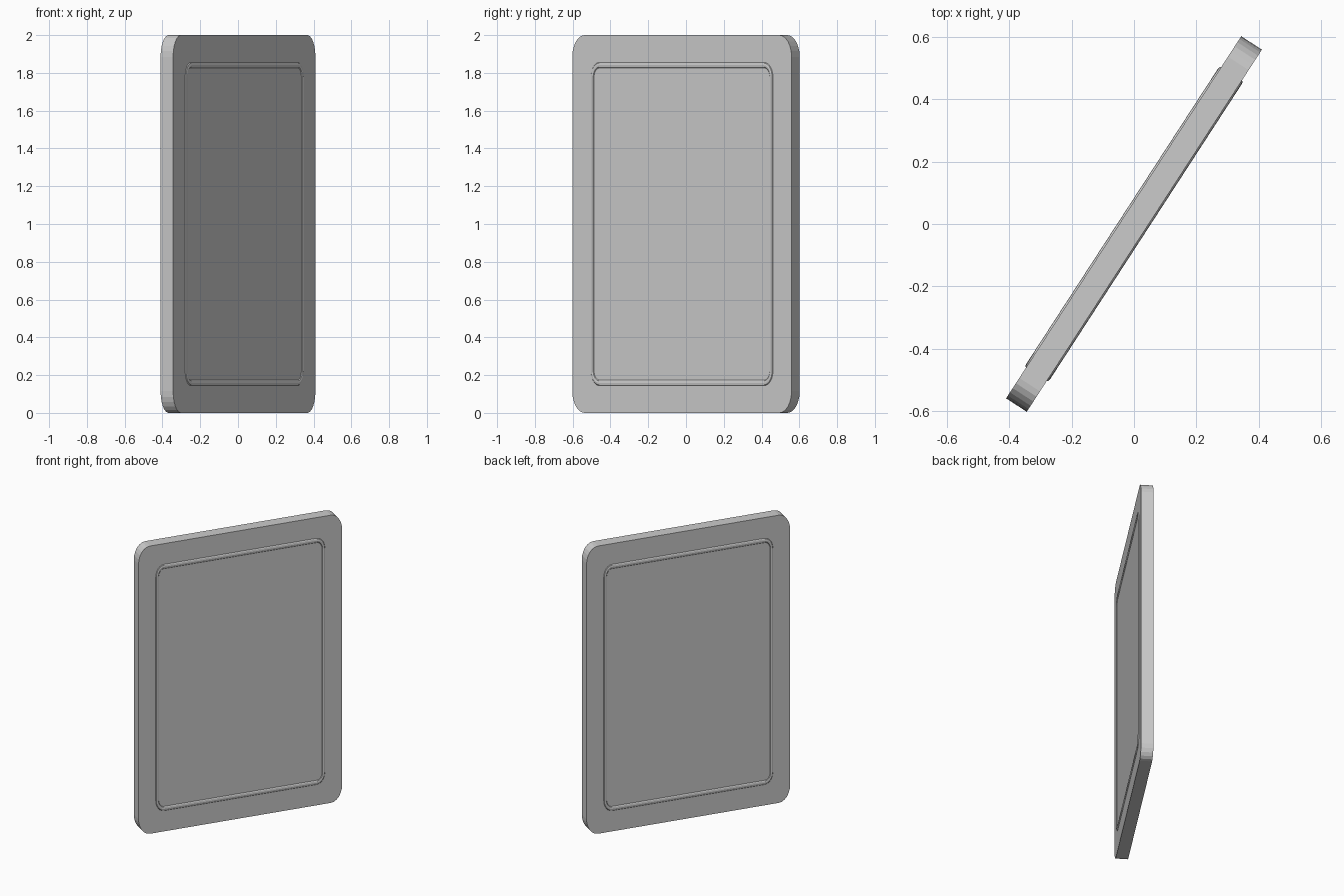
import bpy, bmesh
from math import sin, cos, pi, radians
from mathutils import Matrix

if "Cube" in bpy.data.objects:
    bpy.data.objects.remove(bpy.data.objects["Cube"])

HALF_W, HALF_H, HALF_T = 0.692, 1.0, 0.0395
PLACE = Matrix.Translation((0, 0, HALF_H)) @ Matrix.Rotation(radians(57), 4, 'Z')


def rounded_rect(hw, hh, rw, rh, segs):
    """Outline in x/z with elliptical corners."""
    pts = []
    for q, (sx, sz) in enumerate([(1, 1), (-1, 1), (-1, -1), (1, -1)]):
        for i in range(segs + 1):
            a = (q + i / segs) * pi / 2
            pts.append((sx * (hw - rw) + rw * cos(a), sz * (hh - rh) + rh * sin(a)))
    return pts


def loft(name, loops, closed):
    """Skin a list of matching vertex loops; cap the ends unless closed."""
    bm = bmesh.new()
    rows = [[bm.verts.new(p) for p in loop] for loop in loops]
    n = len(rows[0])
    for k in range(len(rows) if closed else len(rows) - 1):
        a, b = rows[k], rows[(k + 1) % len(rows)]
        for i in range(n):
            j = (i + 1) % n
            bm.faces.new((a[i], a[j], b[j], b[i]))
    if not closed:
        bm.faces.new(rows[0])
        bm.faces.new(rows[-1])
    bmesh.ops.recalc_face_normals(bm, faces=bm.faces)
    mesh = bpy.data.meshes.new(name)
    bm.to_mesh(mesh)
    bm.free()
    obj = bpy.data.objects.new(name, mesh)
    bpy.context.collection.objects.link(obj)
    obj.matrix_world = PLACE
    return obj


# Flat panel with rounded corners
outline = rounded_rect(HALF_W, HALF_H, 0.078, 0.115, 6)
loft("panel", [[(x, y, z) for x, z in outline] for y in (-HALF_T, HALF_T)], False)

# Thin raised moulding on both faces
for name, side in (("front_moulding", -1), ("back_moulding", 1)):
    loops = []
    for k in range(8):
        a = k * pi / 4
        w, h = 0.565 + 0.010 * cos(a), 0.841 + 0.015 * cos(a)
        y = side * HALF_T + 0.006 * sin(a)
        loops.append([(x, y, z) for x, z in
                      rounded_rect(w, h, 0.045 + 0.01 * cos(a), 0.065 + 0.015 * cos(a), 6)])
    loft(name, loops, True)
